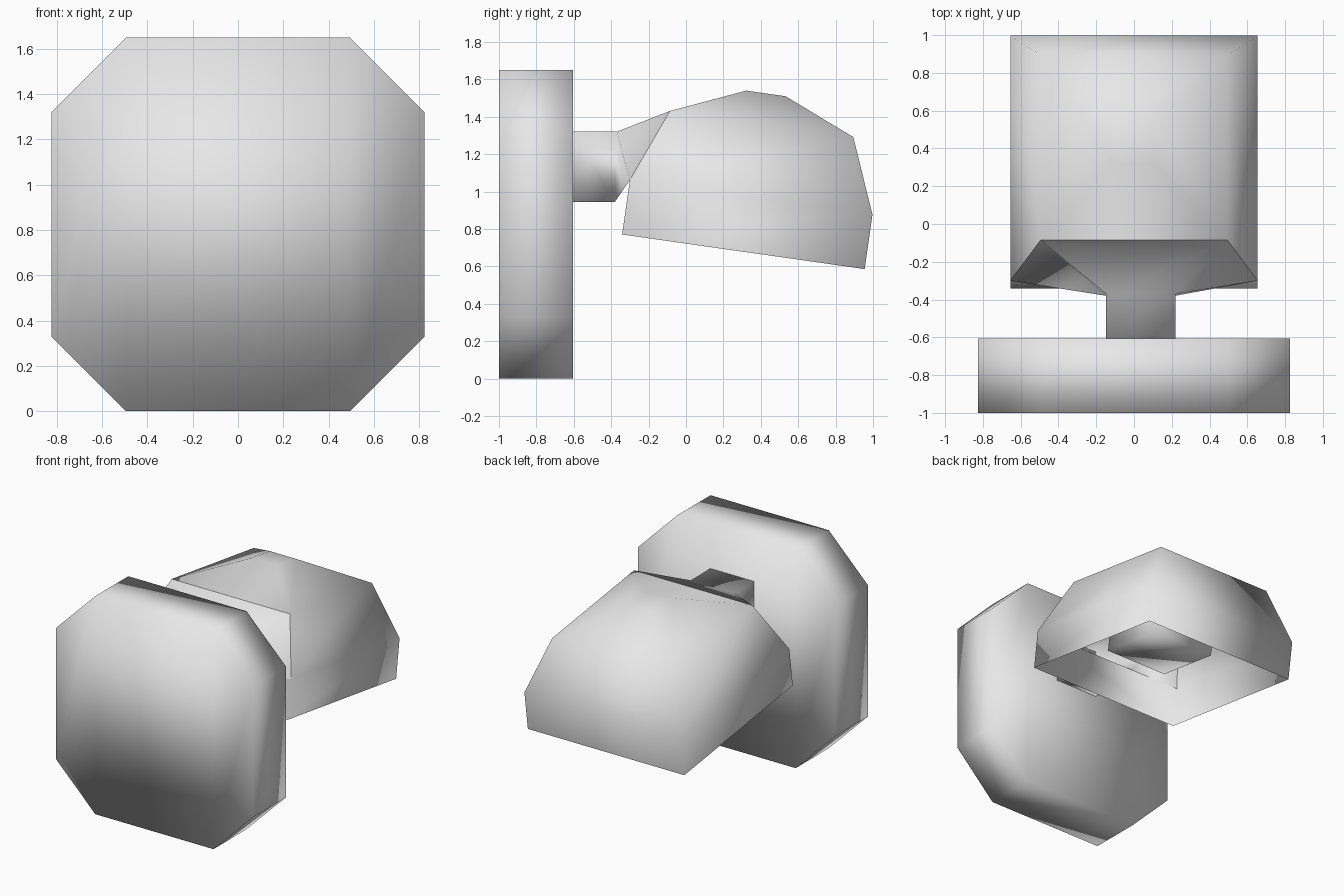
import bpy
import math
from mathutils import Vector

if "Cube" in bpy.data.objects:
    bpy.data.objects.remove(bpy.data.objects["Cube"])

grey = bpy.data.materials.new("light grey")
grey.diffuse_color = (0.8, 0.8, 0.8, 1)
grey.use_nodes = True
grey.node_tree.nodes["Principled BSDF"].inputs["Base Color"].default_value = grey.diffuse_color


def loft(name, rings, start=(), end=(), skip=()):
    """Join rings of points with quads; start/end list the cap faces as ring indices."""
    n = len(rings[0])
    verts = [tuple(p) for ring in rings for p in ring]
    faces = []
    for r in range(len(rings) - 1):
        for i in range(n):
            if (r, i) not in skip:
                j = (i + 1) % n
                faces.append((r*n + i, r*n + j, r*n + n + j, r*n + n + i))
    faces += [tuple(reversed(f)) for f in start]
    faces += [tuple((len(rings) - 1)*n + i for i in f) for f in end]
    mesh = bpy.data.meshes.new(name)
    mesh.from_pydata(verts, [], faces)
    mesh.materials.append(grey)
    mesh.shade_smooth()
    obj = bpy.data.objects.new(name, mesh)
    bpy.context.collection.objects.link(obj)
    return obj


# Wall plate: thick octagon with softly shaded edges
h, c = 0.825, 0.495
octagon = [(c, h), (h, c), (h, -c), (c, -h), (-c, -h), (-h, -c), (-h, c), (-c, h)]
strips = [(0, 3, 4, 7), (0, 1, 2, 3), (4, 5, 6, 7)]
loft("wall_plate", [[(x, y, z + h) for x, z in octagon] for y in (-1, -0.605)],
     start=strips, end=strips)

# Tilted frame shared by the shade and the bulb
tilt = math.radians(8.1)
along = Vector((0, math.cos(tilt), -math.sin(tilt)))
up = Vector((0, math.sin(tilt), math.cos(tilt)))
base = Vector((0, 0.307, 0.678))


def square(half, height, shift=0):
    return [base + Vector((sx*half + shift, 0, 0)) + along*sy*half + up*height
            for sx, sy in ((-1, -1), (1, -1), (1, 1), (-1, 1))]


# Lamp shade: open-bottomed dome, with an opening where the arm joins
quad = [(0, 1, 2, 3)]
levels = [square(0.655, 0), square(0.655, 0.295),
          square(0.495, 0.69), square(0.106, 0.855)]
loft("lamp_shade", levels, end=quad, skip=[(1, 0)])

# Arm: square bar that flares out to the opening in the shade
x0, x1 = -0.147, 0.22


def bar(y_low, y_high):
    return [(x0, y_low, 0.945), (x0, y_high, 1.32), (x1, y_high, 1.32), (x1, y_low, 0.945)]


opening = [levels[1][0], levels[2][0], levels[2][1], levels[1][1]]
loft("arm", [bar(-0.605, -0.605), bar(-0.38, -0.37), opening], start=quad)

# Bulb: block inside the shade
loft("bulb", [square(0.265, 0.15, 0.035), square(0.265, 0.68, 0.035)],
     start=quad, end=quad)
